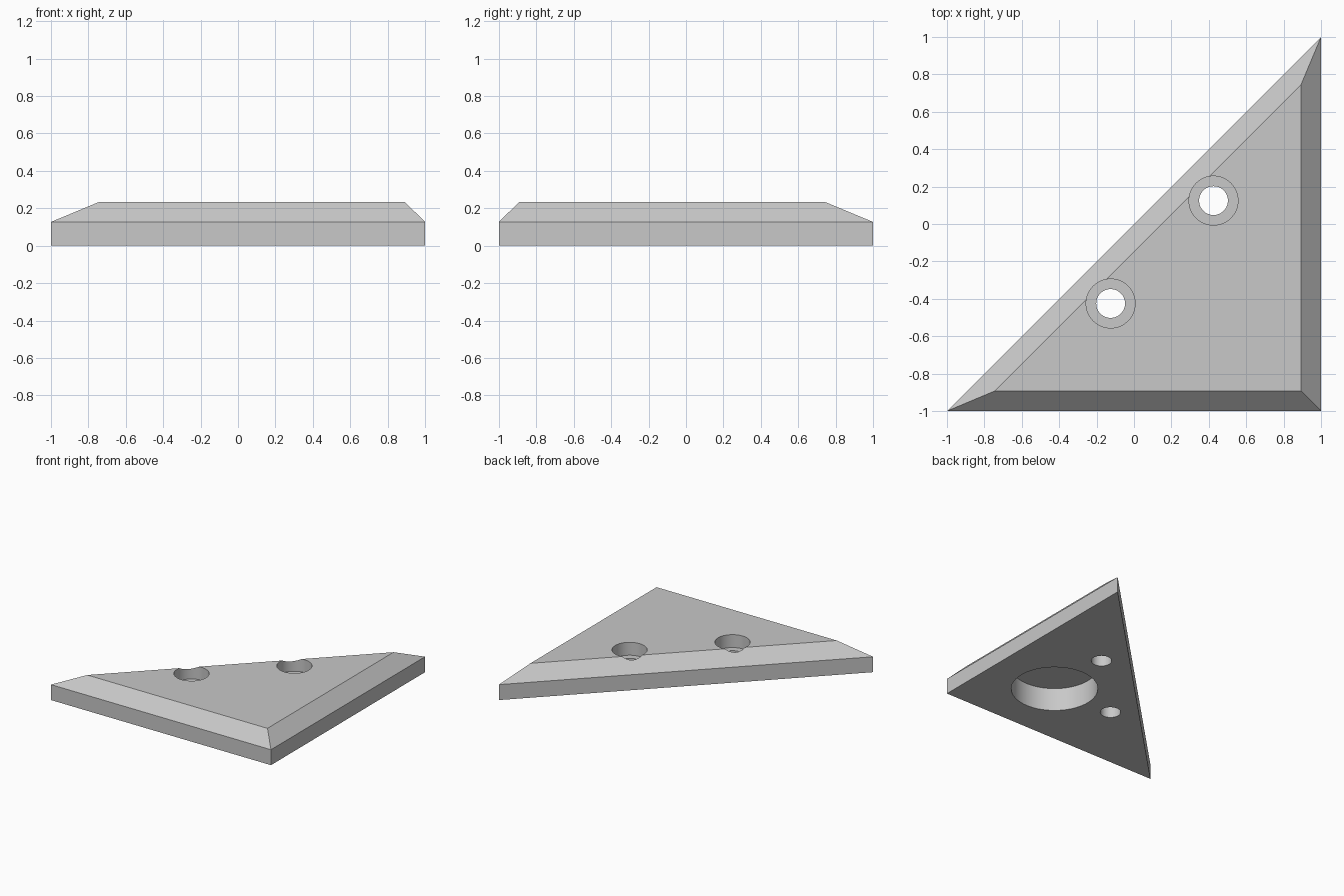
import bpy
import bmesh

if "Cube" in bpy.data.objects:
    bpy.data.objects.remove(bpy.data.objects["Cube"], do_unlink=True)

EDGE_Z, TOP_Z = 0.127, 0.233   # start of the chamfer, top face
RECESS_Z = 0.19                # ceiling of the underside pocket
HOLES = [(0.425, 0.125), (-0.125, -0.425)]

grey = bpy.data.materials.new("light_grey")
grey.use_nodes = True
colour = (0.58, 0.58, 0.58, 1)
grey.diffuse_color = colour
grey.node_tree.nodes["Principled BSDF"].inputs["Base Color"].default_value = colour


def cutter(name, centre, radius, bottom, top):
    bpy.ops.mesh.primitive_cylinder_add(
        vertices=64, radius=radius, depth=top - bottom,
        location=(*centre, (bottom + top) / 2))
    obj = bpy.context.object
    obj.name = name
    obj.hide_render = True
    obj.data.materials.append(grey)
    return obj


# Triangular plate with a chamfered upper rim
outer = [(-1, -1), (1, -1), (1, 1)]
inner = [(-0.745, -0.893), (0.893, -0.893), (0.893, 0.745)]
bm = bmesh.new()
rings = [[bm.verts.new((x, y, z)) for x, y in outline]
         for outline, z in ((outer, 0), (outer, EDGE_Z), (inner, TOP_Z))]
bm.faces.new(rings[0][::-1])
bm.faces.new(rings[-1])
for low, high in zip(rings, rings[1:]):
    for i in range(3):
        j = (i + 1) % 3
        bm.faces.new((low[i], low[j], high[j], high[i]))
mesh = bpy.data.meshes.new("corner_plate")
bm.to_mesh(mesh)
bm.free()
mesh.materials.append(grey)
plate = bpy.data.objects.new("corner_plate", mesh)
bpy.context.collection.objects.link(plate)

# Counterbored screw holes and the round pocket underneath
cutters = [cutter("pocket_cutter", (0.425, -0.425), 0.326, -0.1, RECESS_Z)]
for centre in HOLES:
    cutters.append(cutter("counterbore_cutter", centre, 0.131, EDGE_Z, 0.4))
    cutters.append(cutter("screw_hole_cutter", centre, 0.077, -0.1, 0.3))

bpy.ops.object.select_all(action="DESELECT")
plate.select_set(True)
bpy.context.view_layer.objects.active = plate
for obj in cutters:
    mod = plate.modifiers.new(obj.name, "BOOLEAN")
    mod.operation = "DIFFERENCE"
    mod.solver = "EXACT"
    mod.object = obj
    bpy.ops.object.modifier_apply(modifier=mod.name)
for obj in cutters:
    bpy.data.objects.remove(obj, do_unlink=True)

bpy.ops.object.shade_smooth_by_angle(angle=0.35)
